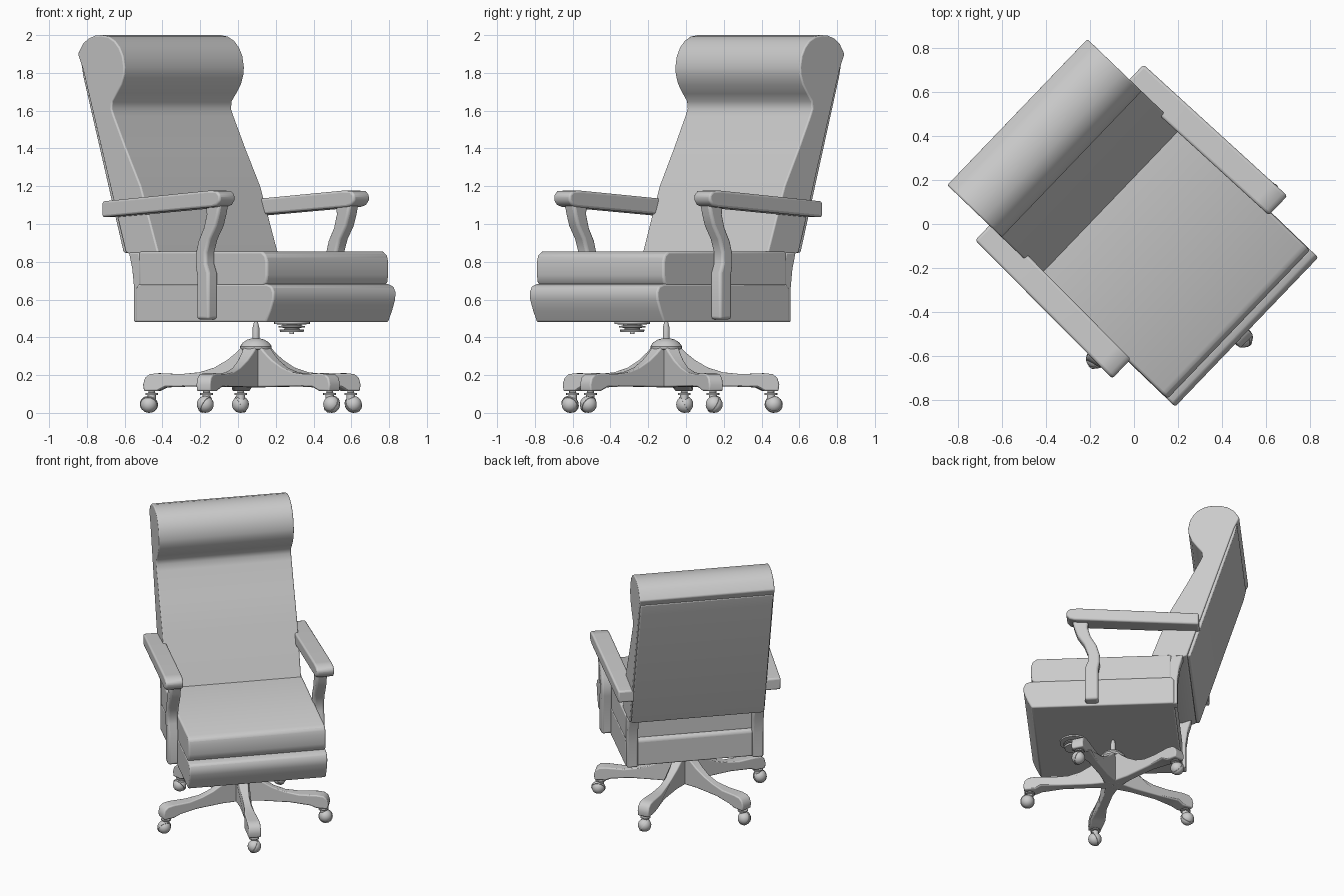
import bpy, bmesh, math
from mathutils import Matrix, Vector

cube = bpy.data.objects.get("Cube")
if cube:
    bpy.data.objects.remove(cube)

TURN = Matrix.Rotation(math.radians(-43.8), 4, 'Z')
BASE = Vector((0.141, -0.01, 0))

grey = bpy.data.materials.new("plain_grey")
grey.use_nodes = True
grey.diffuse_color = (0.6, 0.6, 0.6, 1)
grey.node_tree.nodes["Principled BSDF"].inputs["Base Color"].default_value = (0.6, 0.6, 0.6, 1)


def finish(name, bm, place=None, bevel=0, mirror=False, angle=40):
    """Turn a bmesh into a shaded object in the chair's turned frame."""
    bmesh.ops.recalc_face_normals(bm, faces=bm.faces)
    mesh = bpy.data.meshes.new(name)
    bm.to_mesh(mesh)
    bm.free()
    mesh.materials.append(grey)
    obj = bpy.data.objects.new(name, mesh)
    bpy.context.collection.objects.link(obj)
    if mirror:
        mod = obj.modifiers.new("mirror", 'MIRROR')
        mod.use_axis = (False, True, False)
    if bevel:
        mod = obj.modifiers.new("bevel", 'BEVEL')
        mod.width, mod.segments = bevel, 3
        mod.limit_method, mod.angle_limit = 'ANGLE', math.radians(40)
    obj.matrix_world = TURN @ (place or Matrix())
    bpy.ops.object.select_all(action='DESELECT')
    obj.select_set(True)
    bpy.context.view_layer.objects.active = obj
    bpy.ops.object.shade_smooth_by_angle(angle=math.radians(angle))
    return obj


def prism(name, outline, v0, v1, warp=None, **options):
    """Extrude a side outline (forward, up) from v0 to v1 across the chair."""
    bm = bmesh.new()
    rings = [[bm.verts.new((u, v, z)) for u, z in outline] for v in (v0, v1)]
    for ring in rings:
        bm.faces.new(ring)
    n = len(outline)
    for i in range(n):
        j = (i + 1) % n
        bm.faces.new((rings[0][i], rings[0][j], rings[1][j], rings[1][i]))
    if warp:
        for vert in bm.verts:
            vert.co = warp(vert.co)
    return finish(name, bm, **options)


def lathe(name, outline, place, steps=24):
    """Spin a (radius, height) outline around the vertical axis."""
    bm = bmesh.new()
    verts = [bm.verts.new((r, 0, z)) for r, z in outline]
    edges = [bm.edges.new(pair) for pair in zip(verts, verts[1:])]
    bmesh.ops.spin(bm, geom=verts + edges, axis=(0, 0, 1), cent=(0, 0, 0),
                   angle=math.tau, steps=steps, use_merge=True)
    bmesh.ops.remove_doubles(bm, verts=bm.verts, dist=0.0001)
    return finish(name, bm, place)


# Seat cushions
prism("upper_seat_cushion",
      [(-.28, .67), (.63, .67), (.653, .69), (.66, .73), (.66, .80),
       (.65, .835), (.62, .855), (-.28, .855)], -.468, .468, bevel=.012)
prism("lower_seat_cushion",
      [(-.30, .48), (.655, .48), (.685, .54), (.708, .60), (.71, .64),
       (.695, .67), (.66, .682), (-.28, .682), (-.30, .66)], -.47, .47, bevel=.01)

# Backrest with its rolled headrest
prism("backrest",
      [(-.13, .82), (-.15, .86), (-.274, 1.2), (-.383, 1.4), (-.47, 1.57), (-.488, 1.61),
       (-.483, 1.65), (-.45, 1.69), (-.415, 1.74), (-.397, 1.79), (-.393, 1.83),
       (-.405, 1.89), (-.43, 1.935), (-.465, 1.97), (-.51, 1.992), (-.56, 2),
       (-.61, 1.998), (-.66, 1.982), (-.70, 1.955), (-.737, 1.9), (-.70, 1.82),
       (-.385, .85), (-.30, .82)], -.46, .46, bevel=.008)
prism("rear_panel",
      [(-.385, .845), (-.41, .85), (-.705, 1.78), (-.722, 1.86), (-.70, 1.86), (-.67, 1.78)],
      -.452, .452, bevel=.008)

# Curved posts joining the seat to the back
prism("rear_post",
      [(-.24, .48), (-.322, .48), (-.322, .66), (-.335, .76), (-.36, .85),
       (-.28, .85), (-.255, .76), (-.24, .66)], .39, .465, bevel=.01, mirror=True)


# Arms, slightly spread towards the front
def spread(co):
    return Vector((co.x, co.y + .025 * co.x, co.z))


prism("armrest",
      [(-.47, 1.035), (.36, 1.09), (.395, 1.10), (.415, 1.125), (.415, 1.155),
       (.39, 1.175), (.33, 1.177), (-.47, 1.12)], .443, .565,
      warp=spread, bevel=.012, mirror=True)
prism("arm_support",
      [(.205, .495), (.295, .495), (.295, .74), (.275, .79), (.275, .85), (.30, .92),
       (.345, .99), (.365, 1.05), (.38, 1.11), (.27, 1.11), (.275, 1.05), (.255, .98),
       (.215, .91), (.195, .84), (.195, .78), (.205, .73)], .46, .535,
      bevel=.015, mirror=True)

# Central column, hub and tension knob
lathe("hub", [(0, .14), (.06, .14), (.065, .33), (.082, .338), (.084, .352), (.07, .372),
              (.045, .388), (.018, .395), (.018, .45), (.01, .482), (0, .482)],
      Matrix.Translation(BASE))
lathe("tension_knob",
      [(0, .418), (.012, .418), (.012, .428), (.062, .428), (.066, .44), (.04, .443),
       (.04, .45), (.07, .452), (.07, .46), (.05, .462), (.05, .468), (.095, .47),
       (.095, .482), (0, .482)], Matrix.Translation((.403, -.008, 0)))


# Five legs on casters
def taper(co):
    width = .048 - .022 * math.sin(math.pi * min(co.x / .48, 1)) if co.x < .48 else .042
    return Vector((co.x, co.y * width, co.z))


LEG = [(0, .135), (.15, .138), (.34, .14), (.48, .135), (.52, .115), (.595, .115),
       (.60, .15), (.59, .185), (.565, .205), (.52, .21), (.40, .205), (.30, .215),
       (.22, .24), (.15, .28), (.10, .32), (.07, .35), (0, .35)]

for i in range(5):
    spin = Matrix.Translation(BASE) @ Matrix.Rotation(math.radians(72 * i - 2), 4, 'Z')
    prism("leg", LEG, -1, 1, warp=taper, place=spin, bevel=.008)
    at_tip = spin @ Matrix.Translation((.56, 0, 0))
    lathe("caster_stem", [(0, .07), (.022, .07), (.022, .094), (.034, .096), (.034, .104),
                          (.018, .107), (.018, .13), (0, .13)], at_tip, 16)
    # Ball wheel with a hood band around it
    bm = bmesh.new()
    bmesh.ops.create_uvsphere(bm, u_segments=20, v_segments=12, radius=.045)
    wheel = at_tip @ Matrix.Translation((.015, 0, .045)) @ Matrix.Rotation(math.radians(60), 4, 'X')
    finish("caster_ball", bm, wheel)
    lathe("caster_band", [(.03, -.006), (.048, -.006), (.048, .006), (.03, .006)], wheel, 20)
